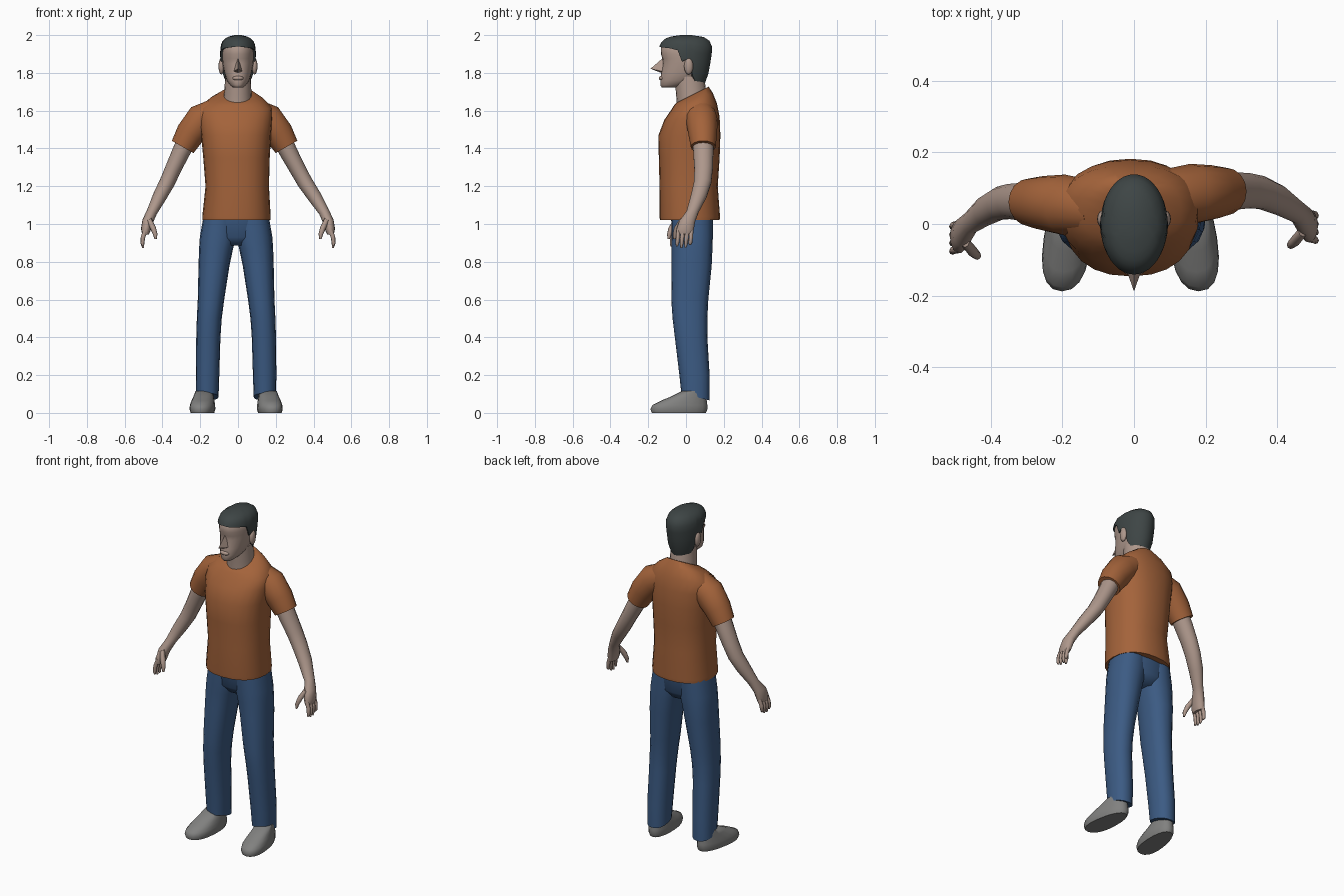
import bpy, bmesh, math
from mathutils import Vector


def material(name, rgb):
    m = bpy.data.materials.new(name)
    m.diffuse_color = (*rgb, 1)
    return m


SKIN = material("skin", (0.42, 0.31, 0.26))
SHIRT = material("rust_orange", (0.37, 0.125, 0.043))
DENIM = material("denim_blue", (0.045, 0.105, 0.23))
HAIR = material("dark_hair", (0.048, 0.06, 0.06))
SHOE = material("shoe_grey", (0.22, 0.22, 0.215))


def finish(bm, name, mat, angle=60):
    bmesh.ops.recalc_face_normals(bm, faces=bm.faces)
    me = bpy.data.meshes.new(name)
    bm.to_mesh(me)
    bm.free()
    me.materials.append(mat)
    ob = bpy.data.objects.new(name, me)
    bpy.context.collection.objects.link(ob)
    bpy.context.view_layer.objects.active = ob
    ob.select_set(True)
    bpy.ops.object.shade_smooth_by_angle(angle=math.radians(angle))
    ob.select_set(False)
    return ob


def skin_rings(name, rings, mat, angle=60):
    """Bridge closed rings of points and cap both ends."""
    bm = bmesh.new()
    rows = [[bm.verts.new(p) for p in r] for r in rings]
    n = len(rows[0])
    for a, b in zip(rows, rows[1:]):
        for i in range(n):
            j = (i + 1) % n
            bm.faces.new((a[i], a[j], b[j], b[i]))
    bm.faces.new(rows[0])
    bm.faces.new(rows[-1])
    return finish(bm, name, mat, angle)


def unit_ring(n, p):
    pts = []
    for i in range(n):
        t = 2 * math.pi * i / n
        c, s = math.cos(t), math.sin(t)
        pts.append((math.copysign(abs(c) ** (2 / p), c), math.copysign(abs(s) ** (2 / p), s)))
    return pts


def stack(name, rows, mat, n=20, p=2.2, taper=0, skew=0, angle=60):
    """Horizontal sections: z, centre x, centre y, half x, half y, slope."""
    rings = []
    for z, cx, cy, rx, ry, *slope in rows:
        k = slope[0] if slope else 0
        rings.append([(cx + rx * u * (1 + taper * v) + skew * (cy + ry * v),
                       cy + ry * v, z + k * ry * v) for u, v in unit_ring(n, p)])
    return skin_rings(name, rings, mat, angle)


def limb(name, pts, mat, n=14):
    """Tube along x, y, z with half width across the path and half depth in y."""
    rings = []
    for i, (x, y, z, a, b) in enumerate(pts):
        q0, q1 = pts[max(i - 1, 0)], pts[min(i + 1, len(pts) - 1)]
        t = Vector((q1[0] - q0[0], 0, q1[2] - q0[2])).normalized()
        rings.append([(x + t.z * a * u, y + b * v, z - t.x * a * u)
                      for u, v in unit_ring(n, 2)])
    return skin_rings(name, rings, mat)


def ball(name, loc, size, mat):
    bm = bmesh.new()
    bmesh.ops.create_uvsphere(bm, u_segments=12, v_segments=8, radius=1)
    for v in bm.verts:
        v.co = Vector(loc) + Vector(a * b for a, b in zip(v.co, size))
    return finish(bm, name, mat)


def interp(table, x):
    for a, b in zip(table, table[1:]):
        if x <= b[0]:
            f = max(0, (x - a[0]) / (b[0] - a[0]))
            return [p + (q - p) * f for p, q in zip(a[1:], b[1:])]
    return list(table[-1][1:])


# Shirt body with sloping neckline
stack("shirt_body", [
    (1.02, -.008, .02, .180, .158), (1.04, -.008, .02, .181, .160),
    (1.20, -.004, .014, .168, .154), (1.35, -.008, .017, .176, .161),
    (1.47, -.010, .018, .185, .164), (1.56, -.012, .032, .195, .146, .05),
    (1.62, -.012, .042, .190, .122, .15), (1.66, -.008, .039, .140, .103, .32),
    (1.685, -.004, .035, .085, .085, .5)], SHIRT, 24, 2.3)

# Hips
stack("trouser_hips", [
    (.885, -.006, .035, .09, .07), (.93, -.006, .034, .165, .105),
    (1.05, -.004, .032, .170, .113)], DENIM)

for s, side in ((-1, "left"), (1, "right")):
    # Trouser leg
    leg = [(1.04, .085, .032, .088, .110), (.93, .096, .032, .096, .110),
           (.87, .106, .032, .090, .108), (.78, .117, .030, .082, .106),
           (.60, .133, .020, .070, .098), (.50, .142, .021, .066, .092),
           (.40, .147, .027, .064, .086), (.20, .151, .045, .062, .080),
           (.085, .152, .050, .059, .075)]
    stack(side + "_trouser_leg", [(z, s * x - .01, y, a, b, -.25 if z < .1 else 0)
                                  for z, x, y, a, b in leg], DENIM, 16, 2.3)

    # Shoe
    shoe = [(0, -.038, .060, .143), (.02, -.037, .066, .151), (.042, -.032, .064, .145),
            (.064, -.012, .059, .122), (.088, .016, .052, .092), (.115, .04, .045, .062)]
    stack(side + "_shoe", [(z, s * .172 - .01, y, a, b) for z, y, a, b in shoe],
          SHOE, 20, 2.3, taper=-.12, skew=-.1 * s)

    # Sleeve and bare arm, drifting back to symmetric at the hand
    dy = .015 * s
    sleeve = [(.09, .06, 1.60, .07, .075), (.175, .068, 1.552, .086, .085),
              (.235, .073, 1.478, .077, .076), (.275, .076, 1.408, .066, .066)]
    limb(side + "_sleeve", [(s * x - .018, y + dy, z, a, b) for x, y, z, a, b in sleeve], SHIRT, 16)
    arm = [(.245, .075, 1.46, .052, .056, -.018), (.29, .077, 1.37, .047, .054, -.017),
           (.33, .078, 1.29, .043, .050, -.014), (.365, .073, 1.22, .041, .047, -.01),
           (.41, .052, 1.145, .037, .043, -.005), (.455, .020, 1.065, .028, .033, 0),
           (.478, -.008, 1.015, .029, .043, 0), (.488, -.020, .97, .026, .047, 0),
           (.490, -.022, .945, .018, .042, 0)]
    limb(side + "_arm", [(s * x + d, y + dy, z, a, b) for x, y, z, a, b, d in arm], SKIN)

    # Fingers and thumb
    for i in range(4):
        y = -.055 + i * .023 + dy
        tip = (.883, .873, .875, .89)[i]
        limb(f"{side}_finger_{i + 1}", [
            (s * .487, y, .975, .012, .011), (s * .503, y - .003, .93, .012, .011),
            (s * .506, y - .006, .898, .010, .010), (s * .502, y - .008, tip, .005, .005)], SKIN, 8)
    limb(side + "_thumb", [
        (s * .472, -.035 + dy, 1.025, .014, .015), (s * .450, -.062 + dy, .98, .015, .016),
        (s * .438, -.073 + dy, .945, .012, .012), (s * .436, -.077 + dy, .92, .006, .006)], SKIN, 8)

    # Ear
    ball(side + "_ear", (s * .088, .014, 1.835), (.015, .024, .044), SKIN)

# Neck
stack("neck", [(1.58, -.003, .035, .078, .083), (1.645, -.003, .034, .077, .083),
               (1.69, -.001, .028, .072, .081), (1.78, 0, .018, .068, .078)], SKIN, p=2)

# Face and skull
stack("head", [
    (1.722, 0, -.088, .026, .040), (1.735, 0, -.072, .042, .064), (1.76, 0, -.040, .060, .096),
    (1.80, 0, -.020, .072, .112), (1.85, 0, -.004, .082, .118), (1.875, 0, -.003, .084, .122),
    (1.90, 0, -.003, .085, .130), (1.94, 0, -.002, .083, .129), (1.97, 0, 0, .060, .100)],
    SKIN, 24, 2.2, taper=.06)

# Nose and mouth
bm = bmesh.new()
top, tip, low, lt, rt = [bm.verts.new(c) for c in (
    (0, -.115, 1.885), (0, -.188, 1.822), (0, -.118, 1.795),
    (-.026, -.115, 1.806), (.026, -.115, 1.806))]
for f in ((top, tip, lt), (top, rt, tip), (lt, tip, low), (tip, rt, low), (top, lt, low, rt)):
    bm.faces.new(f)
finish(bm, "nose", SKIN, 40)
ball("lips", (0, -.130, 1.772), (.030, .014, .012), SKIN)

# Hair cap: the lower edge follows a hairline around the head
PROFILE = [(1.745, 0, .070, .100), (1.80, 0, .086, .120), (1.89, -.002, .095, .137),
           (1.94, -.001, .093, .140), (1.97, -.001, .082, .125), (1.99, 0, .058, .094),
           (2.0, 0, .018, .03)]
HAIRLINE = [(0, 1.94), (54, 1.93), (72, 1.92), (81, 1.86), (90, 1.87), (99, 1.875),
            (108, 1.785), (117, 1.757), (180, 1.745)]
rings = []
for f in (-1, 0, .2, .4, .6, .75, .88, .96, 1):
    ring = []
    for i in range(40):
        deg = i * 9
        zb = interp(HAIRLINE, min(deg, 360 - deg))[0]
        z = zb + (2.0 - zb) * max(f, 0)
        cy, rx, ry = interp(PROFILE, z)
        k = .8 if f < 0 else 1
        t = math.radians(deg)
        ring.append((k * rx * math.sin(t), cy - k * ry * math.cos(t), z))
    rings.append(ring)
skin_rings("hair", rings, HAIR, 50)
